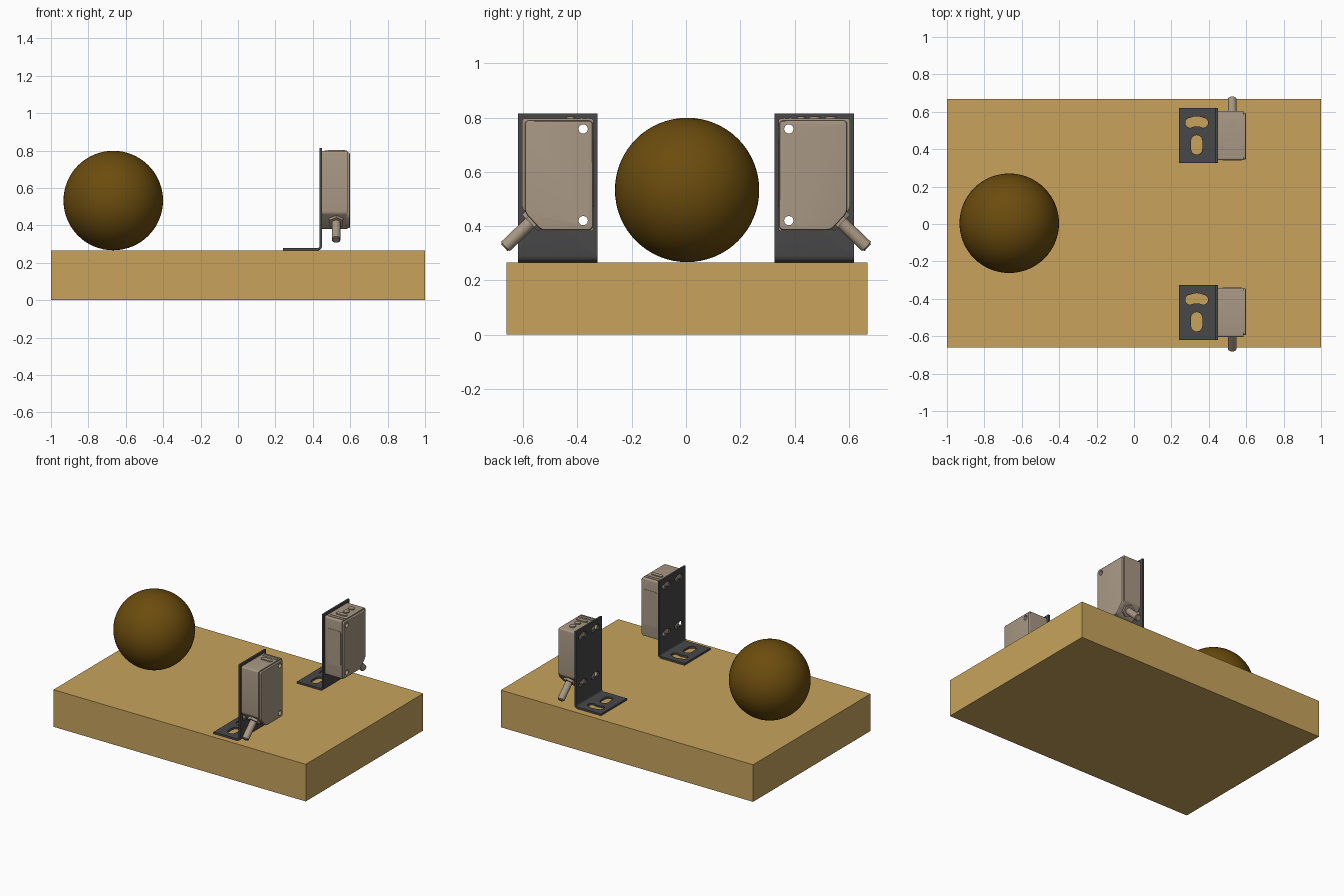
import bpy, bmesh, math
from mathutils import Vector

if "Cube" in bpy.data.objects:
    bpy.data.objects.remove(bpy.data.objects["Cube"])


def material(name, rgb):
    m = bpy.data.materials.new(name)
    m.diffuse_color = (*rgb, 1)
    m.use_nodes = True
    m.node_tree.nodes["Principled BSDF"].inputs["Base Color"].default_value = m.diffuse_color
    return m


WOOD = material("wood", (0.578, 0.371, 0.107))
BROWN = material("brown", (0.147, 0.072, 0.004))
STEEL = material("dark_steel", (0.065, 0.065, 0.068))
BEIGE = material("beige", (0.392, 0.314, 0.231))


def finish(bm, name, mat, smooth=True):
    bmesh.ops.recalc_face_normals(bm, faces=bm.faces)
    me = bpy.data.meshes.new(name)
    bm.to_mesh(me)
    bm.free()
    ob = bpy.data.objects.new(name, me)
    bpy.context.collection.objects.link(ob)
    if mat:
        me.materials.append(mat)
    if smooth:
        bpy.ops.object.select_all(action='DESELECT')
        ob.select_set(True)
        bpy.context.view_layer.objects.active = ob
        bpy.ops.object.shade_smooth_by_angle(angle=math.radians(30))
    return ob


def prism(name, pts, axis, a, b, mat=None, round_corners=0, round_end=0):
    """Extrude a 2D profile along x (profile yz), y (profile xz) or z (profile xy)."""
    place = {'x': lambda u, v, t: (t, u, v),
             'y': lambda u, v, t: (u, t, v),
             'z': lambda u, v, t: (u, v, t)}[axis]
    bm = bmesh.new()
    lo = [bm.verts.new(place(u, v, a)) for u, v in pts]
    hi = [bm.verts.new(place(u, v, b)) for u, v in pts]
    bm.faces.new(lo)
    top = bm.faces.new(hi)
    n = len(pts)
    sides = []
    for i in range(n):
        j = (i + 1) % n
        bm.faces.new((lo[i], lo[j], hi[j], hi[i]))
        sides.append(bm.edges.get((lo[i], hi[i])))
    bmesh.ops.recalc_face_normals(bm, faces=bm.faces)
    if round_corners:
        bmesh.ops.bevel(bm, geom=sides, offset=round_corners, segments=4,
                        profile=0.5, affect='EDGES')
    if round_end:
        t = 'xyz'.index(axis)
        rim = [e for e in bm.edges if all(abs(v.co[t] - b) < 1e-6 for v in e.verts)]
        bmesh.ops.bevel(bm, geom=rim, offset=round_end, segments=3,
                        profile=0.5, affect='EDGES')
    return finish(bm, name, mat, smooth=mat is not None)


def rect(u0, u1, v0, v1):
    return [(u0, v0), (u1, v0), (u1, v1), (u0, v1)]


def slot(u, v, half, r, bow=0.0, turned=False):
    """Outline of a round-ended slot; bow lifts its middle into a bean shape."""
    pts, run = [], half - r
    steps = [-1 + i / 4 for i in range(9)]
    mid = lambda t: bow * (1 - t * t)
    pts += [(run * t, mid(t) - r) for t in steps]
    pts += [(run + r * math.cos(a), r * math.sin(a))
            for a in (math.pi * (i / 8 - 0.5) for i in range(1, 8))]
    pts += [(run * t, mid(t) + r) for t in reversed(steps)]
    pts += [(-run - r * math.cos(a), -r * math.sin(a))
            for a in (math.pi * (i / 8 - 0.5) for i in range(1, 8))]
    return [(u - q, v + p) if turned else (u + p, v + q) for p, q in pts]


def circle(u, v, r, n=24):
    return [(u + r * math.cos(2 * math.pi * i / n), v + r * math.sin(2 * math.pi * i / n))
            for i in range(n)]


def cut(ob, cutters):
    bpy.context.view_layer.objects.active = ob
    for c in cutters:
        mod = ob.modifiers.new("hole", 'BOOLEAN')
        mod.operation, mod.solver, mod.object = 'DIFFERENCE', 'EXACT', c
        bpy.ops.object.modifier_apply(modifier=mod.name)
        bpy.data.objects.remove(c)


def rod(name, p, q, r, mat, sides=24, round_end=0):
    p, q = Vector(p), Vector(q)
    bm = bmesh.new()
    bmesh.ops.create_cone(bm, cap_ends=True, segments=sides, radius1=r, radius2=r,
                          depth=(q - p).length)
    if round_end:
        rim = [e for e in bm.edges if all(v.co.z > 0 for v in e.verts)]
        bmesh.ops.bevel(bm, geom=rim, offset=round_end, segments=3, affect='EDGES')
    rot = (q - p).to_track_quat('Z', 'Y')
    for v in bm.verts:
        v.co = rot @ v.co + (p + q) / 2
    return finish(bm, name, mat)


# Board and ball
prism("board", rect(-1, 1, -0.661, 0.669), 'z', 0, 0.266, WOOD)
bm = bmesh.new()
bmesh.ops.create_uvsphere(bm, u_segments=64, v_segments=32, radius=0.266)
bmesh.ops.translate(bm, verts=bm.verts, vec=(-0.667, 0.004, 0.533))
finish(bm, "ball", BROWN)

# Bent steel plate profile (x, z)
X0, XB, Z0, T, R = 0.24, 0.45, 0.266, 0.013, 0.025
arc = [(math.cos(a), math.sin(a)) for a in (math.pi / 2 * (i / 6 - 1) for i in range(7))]
plate = [(X0, Z0)] + [(XB - R + R * c, Z0 + R + R * s) for c, s in arc]
plate += [(XB, 0.815), (XB - T, 0.815)]
plate += [(XB - R + (R - T) * c, Z0 + R + (R - T) * s) for c, s in reversed(arc)]
plate += [(X0, Z0 + T)]

for side, s in (("front", -1), ("back", 1)):
    # Bracket, the same way round on both sides
    yc = 0.473 * s
    bracket = prism(side + "_bracket", plate, 'y', yc - 0.147, yc + 0.147, STEEL)
    holes = [prism("cutter", slot(0.335, yc + 0.068, 0.061, 0.027, 0.008), 'z', 0.2, 0.35),
             prism("cutter", slot(0.335, yc - 0.05, 0.052, 0.03, turned=True), 'z', 0.2, 0.35)]
    for dy in (-0.07, 0.07):
        for z in (0.42, 0.758):
            holes.append(prism("cutter", slot(yc + dy, z, 0.045, 0.019, 0.006), 'x', 0.4, 0.5))
    cut(bracket, holes)

    # Sensor housing and raised cover, mirrored so the cable points outward
    def outline(i, o, b, t, cy, cz):
        return [(s * i, b), (s * cy, b), (s * o, cz), (s * o, t), (s * i, t)]
    housing = prism(side + "_sensor_housing", outline(0.341, 0.604, 0.381, 0.797, 0.522, 0.465),
                    'x', XB, 0.586, BEIGE, 0.01)
    cover = prism(side + "_sensor_cover", outline(0.344, 0.594, 0.385, 0.789, 0.535, 0.449),
                  'x', 0.58, 0.598, BEIGE, 0.014, 0.006)
    for ob in (housing, cover):
        cut(ob, [prism("cutter", circle(s * 0.379, z, 0.017), 'x', 0.4, 0.7)
                 for z in (0.42, 0.758)])

    # Lens window on the inner face
    prism(side + "_lens_window", rect(0.472, 0.576, 0.47, 0.72), 'y',
          s * 0.345, s * 0.339, BEIGE, 0.012)

    # Indicator and ridges on top
    prism(side + "_indicator", slot(0.526, s * 0.425, 0.043, 0.015), 'z', 0.79, 0.804, BEIGE)
    for k in (0.362, 0.385):
        prism(side + "_top_ridge", rect(0.462, 0.584, s * k - 0.003, s * k + 0.003),
              'z', 0.79, 0.7995, BEIGE)
    if s > 0:
        for y in (0.474, 0.533):
            prism("adjuster_knob", circle(0.526, y, 0.021), 'z', 0.79, 0.804, BEIGE)

    # Cable with hexagonal gland
    gland = lambda d: (0.525, s * (0.563 + d), 0.423 - d * 0.96)
    rod(side + "_cable_gland", gland(-0.02), gland(0.012), 0.043, BEIGE, 6)
    rod(side + "_cable", gland(-0.02), gland(0.107), 0.0235, BEIGE, 24, 0.006)
